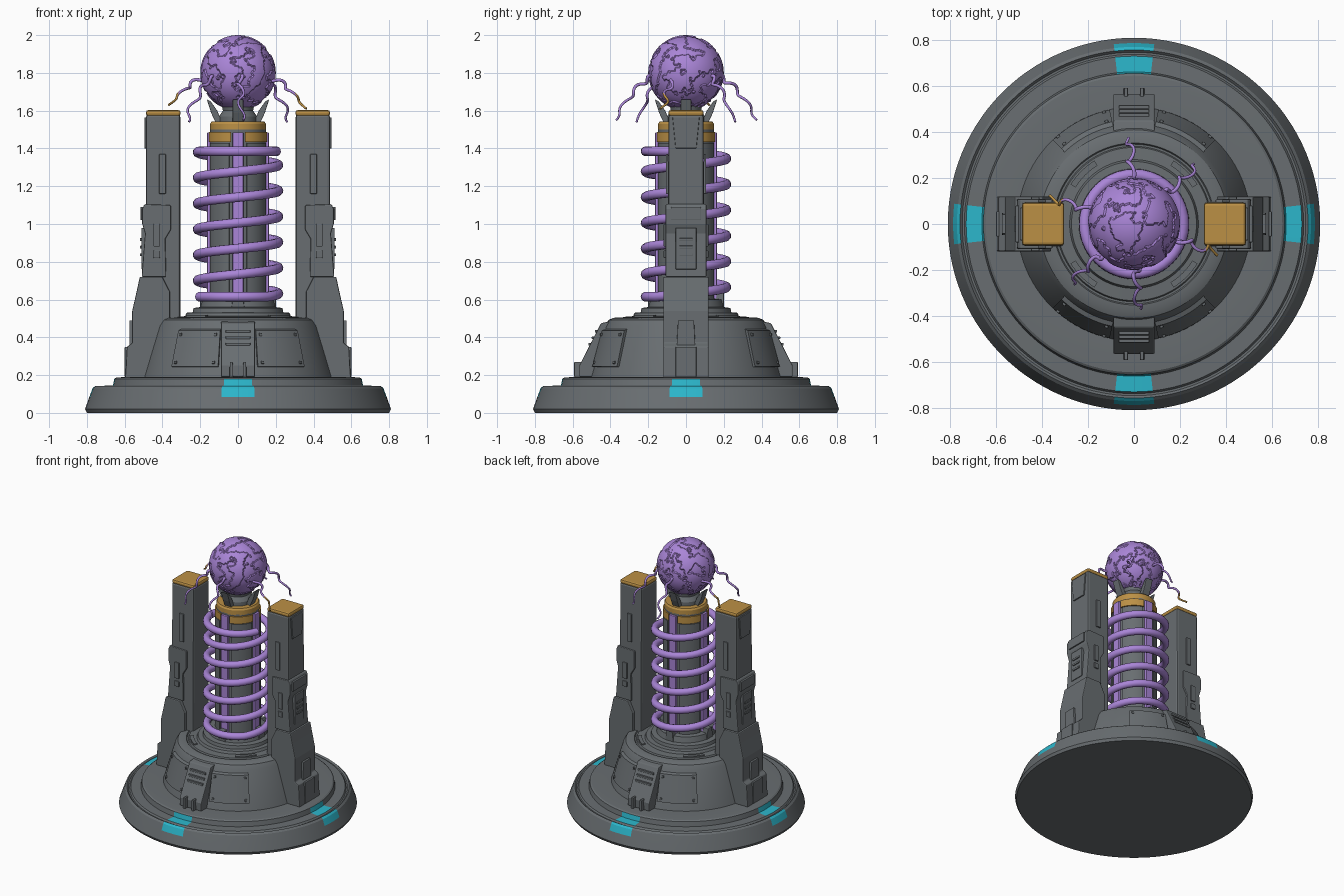
import bpy, bmesh, math, random
from math import cos, sin, pi, radians, tau
from mathutils import Matrix, Vector, noise

random.seed(4)
cube = bpy.data.objects.get("Cube")
if cube:
    bpy.data.objects.remove(cube, do_unlink=True)


def material(name, r, g, b):
    m = bpy.data.materials.new(name)
    m.use_nodes = True
    m.diffuse_color = (r, g, b, 1)
    m.node_tree.nodes["Principled BSDF"].inputs["Base Color"].default_value = (r, g, b, 1)
    return m


GREY = material("gunmetal grey", .14, .155, .165)
PURPLE = material("energy purple", .40, .235, .68)
GOLD = material("brass gold", .50, .28, .06)
CYAN = material("light cyan", .025, .47, .60)


def finish(name, bm, mat, bevel=0, smooth=0, spin=0):
    """Turn a bmesh into an object, spun about the z axis."""
    bmesh.ops.recalc_face_normals(bm, faces=bm.faces)
    bm.transform(Matrix.Rotation(radians(spin), 4, 'Z'))
    me = bpy.data.meshes.new(name)
    bm.to_mesh(me)
    bm.free()
    ob = bpy.data.objects.new(name, me)
    bpy.context.collection.objects.link(ob)
    me.materials.append(mat)
    if smooth:
        activate(ob)
        bpy.ops.object.shade_smooth_by_angle(angle=radians(smooth))
    if bevel:
        mod = ob.modifiers.new("edge bevel", 'BEVEL')
        mod.width, mod.segments = bevel, 2
    return ob


def activate(ob):
    bpy.ops.object.select_all(action='DESELECT')
    ob.select_set(True)
    bpy.context.view_layer.objects.active = ob


def lathe(name, profile, mat, steps=64):
    """Spin an open (radius, z) profile all the way round."""
    bm = bmesh.new()
    vs = [bm.verts.new((r, 0, z)) for r, z in profile]
    es = [bm.edges.new(p) for p in zip(vs, vs[1:])]
    bmesh.ops.spin(bm, geom=vs + es, axis=(0, 0, 1), cent=(0, 0, 0),
                   angle=tau, steps=steps, use_duplicate=False)
    bmesh.ops.remove_doubles(bm, verts=bm.verts, dist=1e-5)
    return finish(name, bm, mat, smooth=25)


def sector(name, profile, a0, a1, mat, steps=8):
    """Sweep a closed (radius, z) section through part of a turn."""
    bm = bmesh.new()
    rings = []
    for i in range(steps + 1):
        a = radians(a0 + (a1 - a0) * i / steps)
        rings.append([bm.verts.new((r * cos(a), r * sin(a), z)) for r, z in profile])
    n = len(profile)
    for p, q in zip(rings, rings[1:]):
        for k in range(n):
            bm.faces.new((p[k], p[(k + 1) % n], q[(k + 1) % n], q[k]))
    bm.faces.new(rings[0])
    bm.faces.new(rings[-1])
    return finish(name, bm, mat, smooth=25)


def prism(name, outline, half, mat, spin=0, bevel=.006):
    """Extrude an (x, z) outline along y, centred."""
    bm = bmesh.new()
    f = bm.faces.new([bm.verts.new((x, -half, z)) for x, z in outline])
    ext = bmesh.ops.extrude_face_region(bm, geom=[f])
    bmesh.ops.translate(bm, vec=(0, 2 * half, 0),
                        verts=[v for v in ext["geom"] if isinstance(v, bmesh.types.BMVert)])
    return finish(name, bm, mat, bevel, spin=spin)


def box(name, lo, hi, mat, spin=0, bevel=.004, top=1, tilt=0):
    """Box between two corners; top narrows it in y, tilt leans it in xz."""
    lo, hi = Vector(lo), Vector(hi)
    mid, size = (lo + hi) / 2, hi - lo
    bm = bmesh.new()
    bmesh.ops.create_cube(bm, size=1)
    for v in bm.verts:
        if v.co.z > 0:
            v.co.y *= top
    bm.transform(Matrix.Translation(mid) @ Matrix.Rotation(radians(tilt), 4, 'Y')
                 @ Matrix.Diagonal(size).to_4x4())
    return finish(name, bm, mat, bevel, spin=spin)


def tube(name, points, radius, mat, taper=1):
    """Round tube along points, turned into a mesh."""
    cu = bpy.data.curves.new(name, 'CURVE')
    cu.dimensions, cu.bevel_depth, cu.bevel_resolution, cu.use_fill_caps = '3D', radius, 3, True
    sp = cu.splines.new('POLY')
    sp.points.add(len(points) - 1)
    for i, (pt, co) in enumerate(zip(sp.points, points)):
        pt.co = (*co, 1)
        pt.radius = 1 + (taper - 1) * i / len(points)
    ob = bpy.data.objects.new(name, cu)
    bpy.context.collection.objects.link(ob)
    cu.materials.append(mat)
    activate(ob)
    bpy.ops.object.convert(target='MESH')
    bpy.ops.object.shade_smooth_by_angle(angle=radians(60))
    return bpy.context.object


# Round base with four painted lights
base = lathe("base", [(0, 0), (.8, 0), (.81, .02), (.787, .085), (.77, .13), (.757, .142),
                      (.747, .132), (.738, .132), (.73, .143), (.662, .145), (.655, .18),
                      (.645, .187), (.6, .19), (.505, .19)], GREY, 112)
base.data.materials.append(CYAN)
for f in base.data.polygons:
    c = f.center
    off = abs((math.degrees(math.atan2(c.y, c.x)) + 45) % 90 - 45)
    r = math.hypot(c.x, c.y)
    if off < 6.4 and c.z > .087 and r > .657 and not .733 < r < .757:
        f.material_index = 1

# Cone housing, plinth and column
lathe("housing", [(.51, .185), (.43, .46), (.41, .492), (.385, .503), (.352, .506), (.347, .498),
                  (.338, .498), (.333, .508), (.28, .512), (.272, .53), (.24, .532), (.235, .555),
                  (.2, .56), (.19, .6), (.15, .605)], GREY, 96)
lathe("column", [(.148, .58), (.148, 1.5)], GREY)
lathe("collar_ring", [(.1, 1.485), (.14, 1.485), (.148, 1.495), (.148, 1.53), (.14, 1.542),
                      (.09, 1.542)], GOLD)
lathe("orb_socket", [(.1, 1.53), (.1, 1.57), (.08, 1.6), (.09, 1.65)], GREY)

for k in range(4):
    s = k * 90
    # Column rails, collar plates and claws
    box("energy_rail", (.13, -.028, .6), (.163, .028, 1.485), PURPLE, s)
    sector("collar_plate", [(.14, 1.435), (.158, 1.435), (.158, 1.487), (.14, 1.487)],
           s + 14, s + 76, GOLD)
    sector("column_shell", [(.14, .58), (.157, .58), (.157, 1.43), (.14, 1.43)], s + 18, s + 72, GREY)
    prism("claw", [(.085, 1.54), (.12, 1.54), (.143, 1.59), (.165, 1.66), (.145, 1.65), (.11, 1.6)],
          .028, GREY, s, .003)
    box("column_foot", (.14, -.035, .55), (.2, .035, .635), GREY, s, top=.7)
    sector("plinth_slot", [(.3, .505), (.325, .505), (.325, .518), (.3, .518)], s + 32, s + 58, GREY)

    # Riveted cone panels, mirrored in alternate quadrants
    a0, a1 = (s + 46, s + 78) if k % 2 == 0 else (s + 12, s + 44)
    sector("cone_panel", [(.48, .24), (.508, .245), (.455, .435), (.43, .445)], a0, a1, GREY)
    for a in (a0 + 3, a1 - 3):
        for r, z in ((.503, .267), (.462, .415)):
            box("rivet", (r - .008, -.008, z - .008), (r + .007, .008, z + .008), GREY, a)

# Vent hatches on front and back
for s in (90, 270):
    prism("vent_hatch", [(.4, .485), (.45, .475), (.565, .25), (.565, .19), (.4, .19)], .09, GREY, s)
    for i in range(3):
        x, z = .476 + i * .017, .432 - i * .034
        box("vent_slat", (x - .012, -.065, z - .007), (x + .006, .065, z + .007), GREY, s, .002)
    for y in (-.035, .035):
        box("hatch_prong", (.53, y - .01, .19), (.592, y + .01, .27), GREY, s, top=.8)

# Two armoured pylons
UPPER = [(.355, 1.1), (.495, 1.105), (.507, 1.08), (.507, 1.0), (.492, .95), (.51, .72),
         (.38, .72), (.385, .92), (.355, .97)]
LOWER = [(.40, .72), (.52, .72), (.535, .65), (.56, .54), (.56, .37), (.588, .35), (.597, .185),
         (.31, .185), (.31, .4), (.36, .5), (.36, .64)]
for s in (0, 180):
    box("pylon_core", (.305, -.098, .185), (.487, .098, 1.578), GREY, s, .012, top=.95)
    box("pylon_cap", (.304, -.093, 1.572), (.487, .093, 1.603), GOLD, s, .012)
    prism("upper_armour", UPPER, .108, GREY, s)
    prism("lower_armour", LOWER, .12, GREY, s)
    box("head_plate", (.48, -.055, 1.4), (.496, .055, 1.565), GREY, s, top=1.3)
    box("belt_block", (.49, -.08, 1.02), (.516, .08, 1.09), GREY, s)
    box("outer_panel", (.485, -.055, .76), (.512, .055, .98), GREY, s)
    for z in (.83, .87, .91):
        box("outer_slat", (.505, -.035, z), (.519, .035, z + .015), GREY, s, .002)
    box("foot_block", (.54, -.055, .19), (.6, .055, .35), GREY, s)
    box("shin_block", (.54, -.05, .34), (.575, .05, .49), GREY, s, top=.85)
    for y in (-1, 1):
        for name, x, z0, z1, d in (("upper_slot", .4, 1.16, 1.37, .1), ("middle_slot", .43, .88, 1.0, .112),
                                   ("small_slot", .43, .82, .86, .112)):
            box(name, (x - .018, y * d - .006, z0), (x + .018, y * d + .006, z1), GREY, s)

# Coil with flattened ends
coil = []
for i in range(6 * 40 + 17):
    turn = -5.45 + i / 40
    a = turn * tau
    coil.append((.214 * cos(a), .214 * sin(a), min(1.385, max(.615, 1.312 + .136 * turn))))
tube("coil", coil, .026, PURPLE)

# Cracked energy orb
bm = bmesh.new()
bmesh.ops.create_icosphere(bm, subdivisions=6, radius=1)
for v in bm.verts:
    d = v.co.normalized()
    n = noise.noise(d * 2.3) + .5 * noise.noise(d * 6) + .25 * noise.noise(d * 14)
    v.co = d * (.2 if n > -.08 else .194) + Vector((0, 0, 1.8))
finish("orb", bm, PURPLE, smooth=30)

# Wavy tendrils; the pair reaching the pylons has gold tips
for deg, tip in ((93, 1.55), (43, 1.54), (-19, 1.61), (-87, 1.55), (-137, 1.54), (163, 1.63)):
    a, pts = radians(deg), []
    phase = random.uniform(0, tau)
    for i in range(33):
        t = i / 32
        r = .18 + .2 * t + .012 * sin(t * 17 + phase)
        b = a + .07 * sin(t * 14 + phase) * (1 - .4 * t)
        z = 1.775 + (tip - 1.775) * t ** 1.5 + .012 * sin(t * 19 + phase) * (1 - t)
        pts.append((r * cos(b), r * sin(b), z))
    ob = tube("tendril", pts, .0095, PURPLE, .6)
    ob.data.materials.append(GOLD)
    if tip > 1.6:
        for f in ob.data.polygons:
            f.material_index = int(math.hypot(f.center.x, f.center.y) > .33)
